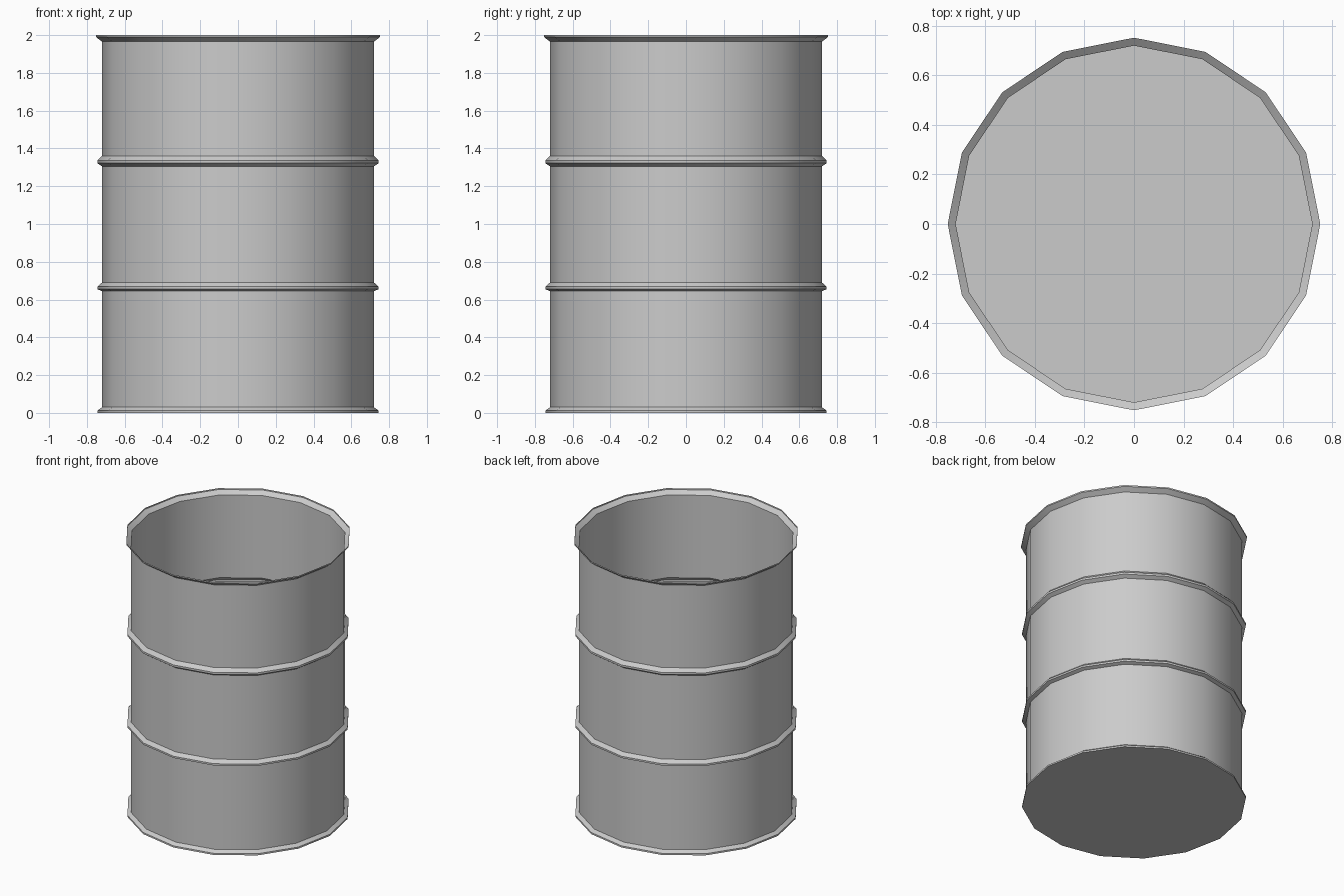
import bpy, bmesh, math

if "Cube" in bpy.data.objects:
    bpy.data.objects.remove(bpy.data.objects["Cube"])

SIDES = 16
BODY, RIB, RIM = 0.72, 0.745, 0.752

# Open single-walled drum: profile of (radius, height) from foot to rim
profile = [(RIB, 0.0), (RIB, 0.012), (BODY, 0.03)]
for low, peak_low, peak_high, high in [(0.645, 0.655, 0.668, 0.69),
                                       (1.305, 1.322, 1.336, 1.36)]:
    profile += [(BODY, low), (RIB, peak_low), (RIB, peak_high), (BODY, high)]
profile += [(BODY, 1.965), (RIM, 1.99), (RIM, 2.0)]

bm = bmesh.new()
rings = []
for r, z in profile:
    rings.append([bm.verts.new((r * math.cos(math.tau * i / SIDES),
                                r * math.sin(math.tau * i / SIDES), z))
                  for i in range(SIDES)])

# Wall with two rolled ribs
for a, b in zip(rings, rings[1:]):
    for i in range(SIDES):
        j = (i + 1) % SIDES
        bm.faces.new((a[i], a[j], b[j], b[i]))

# Flat floor
bm.faces.new(rings[0][::-1])

mesh = bpy.data.meshes.new("barrel")
bm.to_mesh(mesh)
bm.free()
barrel = bpy.data.objects.new("barrel", mesh)
bpy.context.collection.objects.link(barrel)
bpy.context.view_layer.objects.active = barrel
barrel.select_set(True)
bpy.ops.object.shade_smooth_by_angle(angle=math.radians(35))
